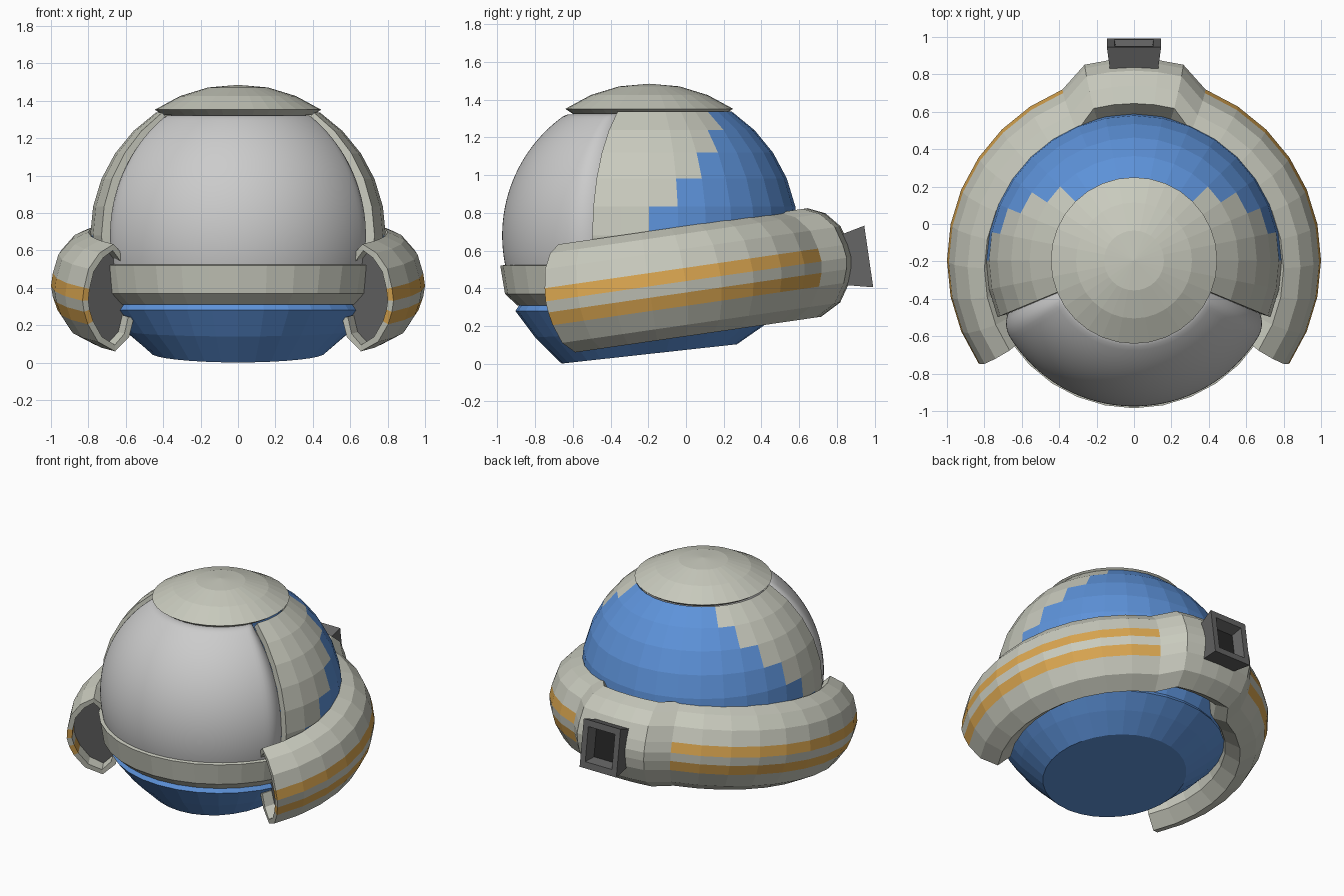
import bpy, bmesh
from math import sin, cos, radians, atan
from mathutils import Matrix, Vector

if "Cube" in bpy.data.objects:
    bpy.data.objects.remove(bpy.data.objects["Cube"])

STEP = 11.25
CY = -0.195                      # axis of the dome
R, CZ = 0.79, 0.68               # dome radius and centre height


def material(name, rgb):
    m = bpy.data.materials.new(name)
    m.diffuse_color = (*rgb, 1)
    m.use_nodes = True
    m.node_tree.nodes["Principled BSDF"].inputs["Base Color"].default_value = m.diffuse_color
    return m


PANEL = material("panel_grey", (0.58, 0.59, 0.51))
BLUE = material("blue", (0.11, 0.29, 0.70))
GOLD = material("gold", (0.70, 0.38, 0.08))
DARK = material("dark_grey", (0.13, 0.13, 0.13))
BLACK = material("black", (0.02, 0.02, 0.02))


def finish(name, bm, mats, thickness=0, smooth=False):
    bmesh.ops.remove_doubles(bm, verts=bm.verts, dist=1e-5)
    for f in bm.faces:
        f.smooth = smooth
    me = bpy.data.meshes.new(name)
    bm.to_mesh(me)
    bm.free()
    for m in mats:
        me.materials.append(m)
    ob = bpy.data.objects.new(name, me)
    bpy.context.collection.objects.link(ob)
    if thickness:
        mod = ob.modifiers.new("wall", 'SOLIDIFY')
        mod.thickness = thickness
        mod.offset = -1
    return ob


def sweep(name, azs, profile, point, mats, pick=None, thickness=0, smooth=False):
    """Skin a profile (listed bottom to top) around the given azimuths."""
    bm = bmesh.new()
    grid = [[bm.verts.new(point(a, p)) for p in profile] for a in azs]
    for i in range(len(azs) - 1):
        for j in range(len(profile) - 1):
            f = bm.faces.new((grid[i][j], grid[i + 1][j],
                              grid[i + 1][j + 1], grid[i][j + 1]))
            if pick:
                f.material_index = pick(0.5 * (azs[i] + azs[i + 1]), j)
    return finish(name, bm, mats, thickness, smooth)


def span(a, b, step=STEP):
    n = round((b - a) / step)
    return [a + (b - a) * i / n for i in range(n + 1)]


def around(a, p):                # p = (radius, height)
    a = radians(a)
    return (p[0] * cos(a), CY + p[0] * sin(a), p[1])


def on_sphere(a, e, r=R):
    return around(a, (r * cos(radians(e)), CZ + r * sin(radians(e))))


# Rear shell: grey sides, stepped blue back
rows = span(-33.75, 56.25)


def shell_colour(a, j):
    side = a if a < 90 else 180 - a
    return 1 if side > rows[j] else 0


sweep("rear_shell", span(-22.5, 202.5), rows, on_sphere, [PANEL, BLUE],
      shell_colour, 0.05)


# Smooth visor, its border tucked in behind the shell
def visor_point(a, e):
    d = min(1, (a - 202.5) / 9, (337.5 - a) / 9, (60 - e) / 6)
    d = max(0, d)
    return on_sphere(a, e, 0.78 - 0.05 * (1 - d) ** 2)


sweep("visor", span(202.5, 337.5, 2.25), span(-28, 60, 2), visor_point, [],
      smooth=True)

# Crown cap
sweep("crown_cap", span(0, 360),
      [(0, 1.325), (0.405, 1.325), (0.445, 1.352), (0.31, 1.425), (0.16, 1.471), (0, 1.485)],
      around, [PANEL])

# Chin band below the visor
sweep("chin_band", span(202.5, 337.5),
      [(0.70, 0.31), (0.765, 0.37), (0.79, 0.52)], around, [PANEL], thickness=0.04)


# Blue bowl base; p = (radius, height, slope towards the back)
def bowl_point(a, p):
    x, y, z = around(a, p)
    return (x, y, z + p[2] * (y - CY))


sweep("base_bowl", span(0, 360),
      [(0, 0.052, 0.11), (0.465, 0.052, 0.11), (0.605, 0.17, 0.05),
       (0.71, 0.28, 0), (0.69, 0.31, 0), (0, 0.31, 0)], bowl_point, [BLUE])

# Tilted collar: open channel, pushed outwards at the back
TILT = Matrix.Translation((0, CY, 0.41)) @ Matrix.Rotation(atan(0.145), 4, 'X')
section = [(0.67, -0.12), (0.70, -0.22), (0.79, -0.29), (0.90, -0.23), (0.965, -0.13),
           (0.99, -0.06), (1.0, 0), (0.99, 0.07), (0.96, 0.17), (0.89, 0.25),
           (0.80, 0.29), (0.73, 0.22)]


def collar_point(a, p):
    r = p[0] + (0.09 if 70 < a < 110 else 0)
    return TILT @ Vector((r * cos(radians(a)), r * sin(radians(a)), p[1]))


half = span(-33.75, 67.5)
sweep("collar", half + [76, 83, 90, 97, 104] + [180 - a for a in reversed(half)],
      section, collar_point, [PANEL, GOLD],
      lambda a, j: int(j in (4, 6) and abs(a - 90) > 22.5), 0.035)

# Dark plates closing the collar ends
for side, az in (("right", -28), ("left", 208)):
    bm = bmesh.new()
    inner = [(0.82 + (r - 0.82) * 0.92, z * 0.94) for r, z in section]
    bm.faces.new([bm.verts.new(collar_point(az, p)) for p in inner])
    if side == "left":
        bmesh.ops.reverse_faces(bm, faces=bm.faces)
    finish("collar_end_" + side, bm, [DARK])

# Rear vent: flared frame with a black recess
bm = bmesh.new()
loops = []
for hx, hz, y in ((0.125, 0.13, 1.02), (0.145, 0.165, 1.175),
                  (0.105, 0.12, 1.175), (0.09, 0.10, 1.10)):
    loops.append([bm.verts.new(TILT @ Vector((sx * hx, y, sz * hz - 0.01)))
                  for sx, sz in ((-1, -1), (1, -1), (1, 1), (-1, 1))])
for k in range(3):
    for i in range(4):
        j = (i + 1) % 4
        bm.faces.new((loops[k][i], loops[k][j], loops[k + 1][j], loops[k + 1][i]))
bm.faces.new(loops[0])
bm.faces.new(loops[3]).material_index = 1
bmesh.ops.recalc_face_normals(bm, faces=bm.faces)
finish("rear_vent", bm, [DARK, BLACK])
